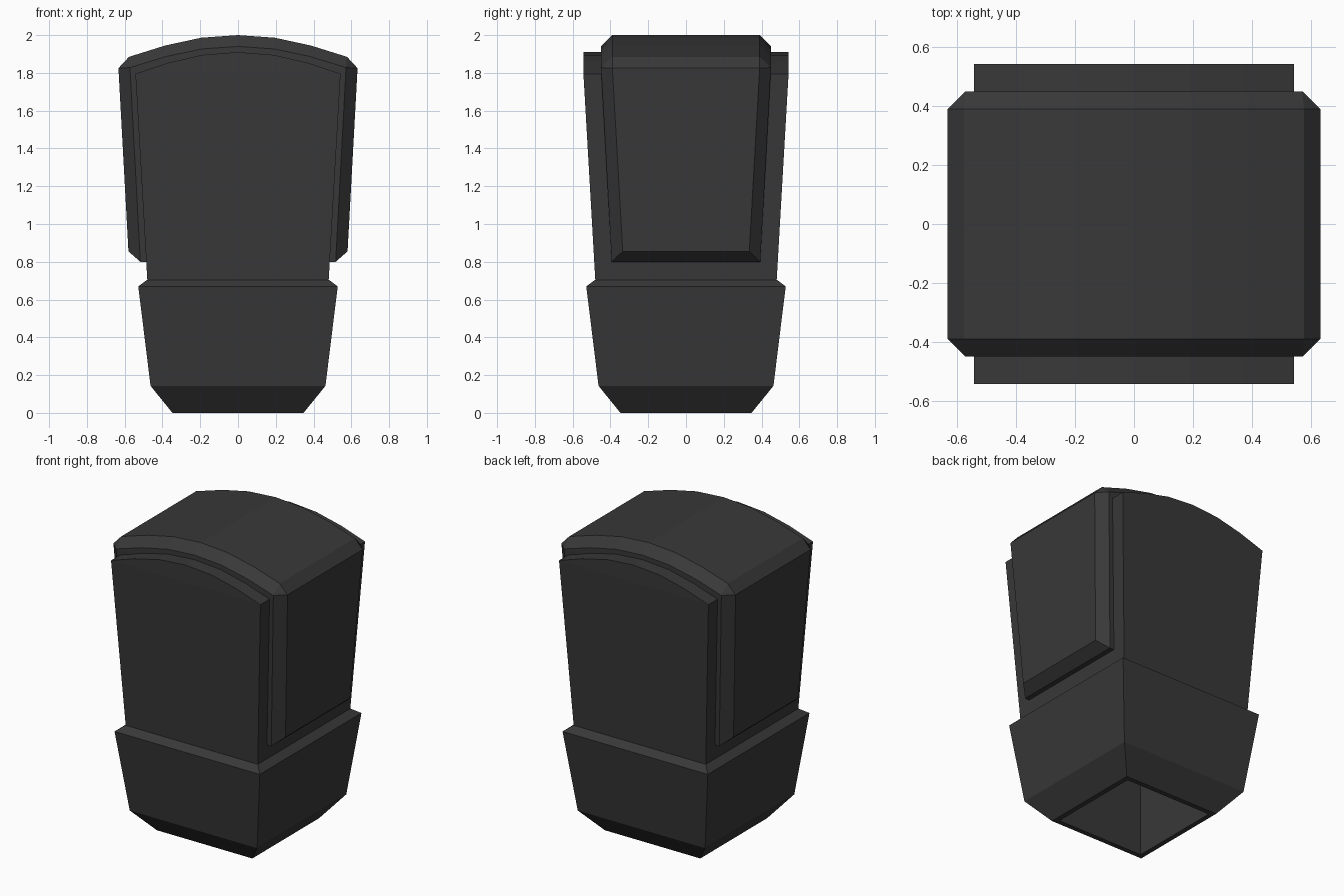
import bpy, bmesh

if "Cube" in bpy.data.objects:
    bpy.data.objects.remove(bpy.data.objects["Cube"])

mat = bpy.data.materials.new("dark_grey")
mat.diffuse_color = (0.04, 0.04, 0.04, 1)
mat.use_nodes = True
mat.node_tree.nodes["Principled BSDF"].inputs["Base Color"].default_value = mat.diffuse_color


def finish(name, bm):
    bmesh.ops.remove_doubles(bm, verts=bm.verts, dist=1e-4)
    bmesh.ops.recalc_face_normals(bm, faces=bm.faces)
    me = bpy.data.meshes.new(name)
    bm.to_mesh(me)
    bm.free()
    me.materials.append(mat)
    ob = bpy.data.objects.new(name, me)
    bpy.context.collection.objects.link(ob)
    return ob


def mirrored(half):
    """Half profile from right bottom to the centre top -> full open profile."""
    return half + [(-x, z) for x, z in reversed(half[:-1])]


def ring(bm, profile, depth):
    return [bm.verts.new((x, depth(z), z)) for x, z in profile]


def strip(bm, a, b):
    for i in range(len(a) - 1):
        bm.faces.new((a[i], a[i + 1], b[i + 1], b[i]))


def taper(y0, z0, y1, z1, sign):
    """Depth growing from y0 at z0 to y1 at z1, constant above."""
    return lambda z: sign * (y0 + (y1 - y0) * min(1, (z - z0) / (z1 - z0)))


def end_faces(bm, r):
    bm.faces.new((r[0], r[1], r[-2], r[-1]))
    bm.faces.new(r[1:-1])


# Lower block: stacked square sections, then the hollow going back up inside
bm = bmesh.new()
sections = [(0.48, 0.705), (0.528, 0.67), (0.463, 0.143), (0.347, 0),
            (0.315, 0), (0.315, 0.65)]
loops = [[bm.verts.new((sx * h, sy * h, z)) for sx, sy in
          ((1, 1), (-1, 1), (-1, -1), (1, -1))] for h, z in sections]
for a, b in zip(loops, loops[1:]):
    strip(bm, a + a[:1], b + b[:1])
bm.faces.new(loops[0])
bm.faces.new(loops[-1])
finish("lower_block", bm)

# Upper body: flaring block with an arched top
bm = bmesh.new()
body = mirrored([(0.48, 0.70), (0.543, 1.795), (0.37, 1.853), (0.19, 1.895), (0, 1.91)])
front, back = (ring(bm, body, taper(0.48, 0.70, 0.543, 1.795, s)) for s in (-1, 1))
strip(bm, front, back)
end_faces(bm, front)
end_faces(bm, back)
bm.faces.new((front[0], front[-1], back[-1], back[0]))
finish("upper_body", bm)

# Cover wrapped over the top and both sides, bevelled all round
bm = bmesh.new()
outer = mirrored([(0.58, 0.855), (0.633, 1.825), (0.577, 1.885), (0.385, 1.945),
                  (0.195, 1.986), (0, 2.0)])
inset = mirrored([(0.517, 0.80), (0.572, 1.828), (0.572, 1.828), (0.38, 1.887),
                  (0.19, 1.927), (0, 1.94)])
o, e = [], []
for s in (-1, 1):
    o.append(ring(bm, outer, taper(0.335, 0.855, 0.39, 1.825, s)))
    e.append(ring(bm, inset, taper(0.393, 0.80, 0.45, 1.828, s)))
    strip(bm, o[-1], e[-1])
    bmesh.ops.remove_doubles  # the doubled inset corner is welded in finish()
    r = e[-1]
    bm.faces.new((r[0], r[1], r[-2], r[-1]))
    bm.faces.new([r[1]] + r[3:-3] + [r[-2]])
strip(bm, o[0], o[1])
for i in (0, -1):
    bm.faces.new((o[0][i], o[1][i], e[1][i], e[0][i]))
bm.faces.new((e[0][0], e[0][-1], e[1][-1], e[1][0]))
finish("wrap_cover", bm)
